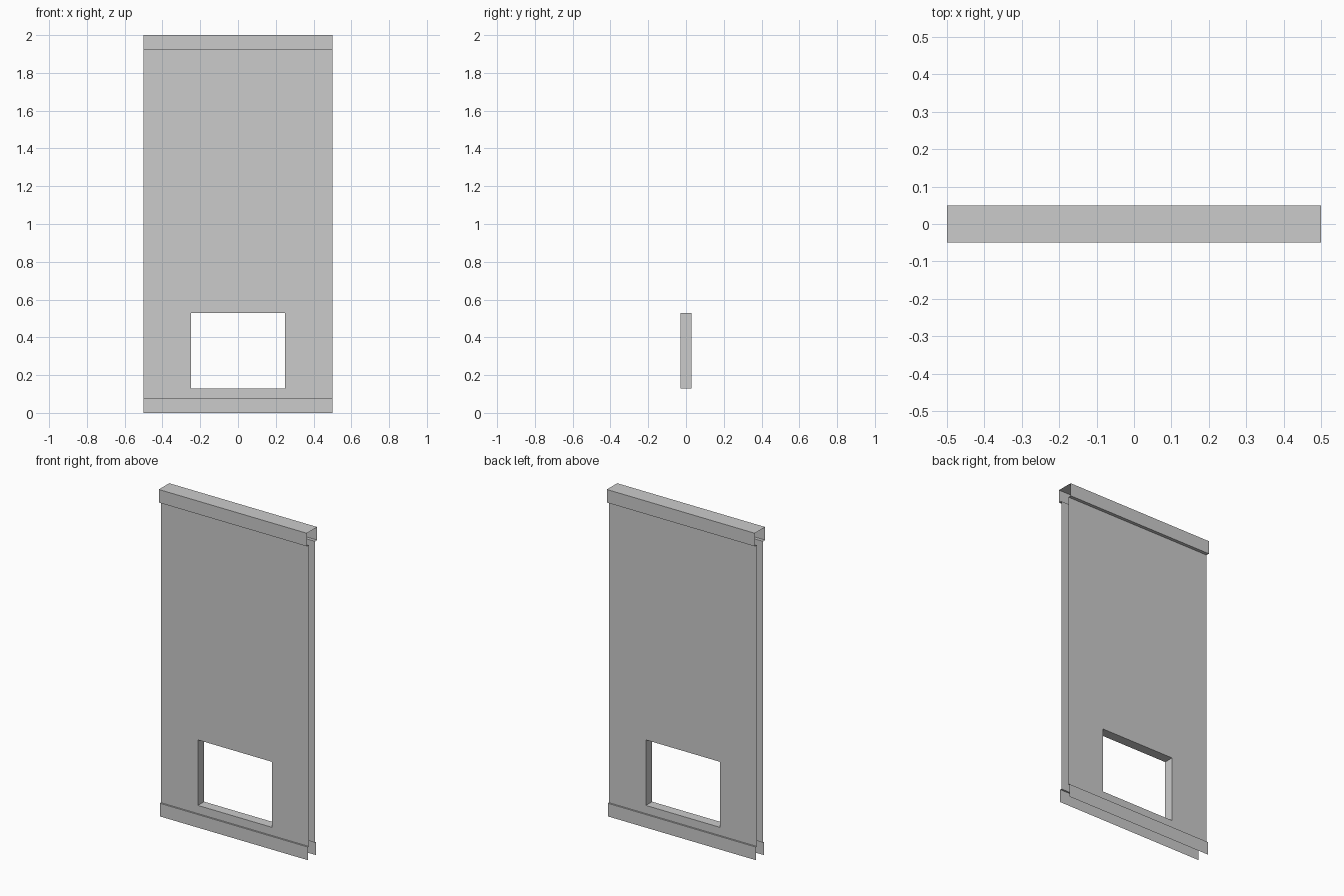
import bpy

if "Cube" in bpy.data.objects:
    bpy.data.objects.remove(bpy.data.objects["Cube"])

W = 0.5                    # half width
SHEET_Y = 0.03             # half thickness of the panel
BASE_Y, RAIL_Y = 0.04, 0.05
LOW, HIGH, TOP = 0.08, 1.92, 2.0
HOLE_X, HOLE_Z0, HOLE_Z1 = 0.25, 0.13, 0.53


def make(name, verts, faces):
    mesh = bpy.data.meshes.new(name)
    mesh.from_pydata(verts, [], faces)
    mesh.update()
    obj = bpy.data.objects.new(name, mesh)
    bpy.context.collection.objects.link(obj)
    return obj


def strip(name, profile):
    """Sweep an open (y, z) profile across the width, leaving the ends open."""
    verts = [(x, y, z) for y, z in profile for x in (-W, W)]
    faces = [(2*i, 2*i + 1, 2*i + 3, 2*i + 2) for i in range(len(profile) - 1)]
    return make(name, verts, faces)


def sheet(name, y):
    """Flat panel skin with a rectangular opening."""
    xs = (-W, -HOLE_X, HOLE_X, W)
    zs = (LOW, HOLE_Z0, HOLE_Z1, HIGH)
    verts = [(x, y, z) for z in zs for x in xs]
    faces = []
    for r in range(3):
        for c in range(3):
            if (r, c) != (1, 1):
                a = 4*r + c
                f = (a, a + 1, a + 5, a + 4)
                faces.append(f if y < 0 else f[::-1])
    return make(name, verts, faces)


# Panel skins
sheet("front_panel", -SHEET_Y)
sheet("back_panel", SHEET_Y)

# Top rail: hollow cap with lips returning to the panel
strip("top_rail", [(-SHEET_Y, HIGH), (-RAIL_Y, HIGH), (-RAIL_Y, TOP),
                   (RAIL_Y, TOP), (RAIL_Y, HIGH), (SHEET_Y, HIGH)])

# Base skirts: open underneath
strip("front_skirt", [(-BASE_Y, 0), (-BASE_Y, LOW), (-SHEET_Y, LOW)])
strip("back_skirt", [(SHEET_Y, LOW), (BASE_Y, LOW), (BASE_Y, 0)])

# Lining of the opening
corners = [(-HOLE_X, HOLE_Z0), (HOLE_X, HOLE_Z0), (HOLE_X, HOLE_Z1), (-HOLE_X, HOLE_Z1)]
make("opening_lining",
     [(x, y, z) for x, z in corners for y in (-SHEET_Y, SHEET_Y)],
     [(2*i, 2*((i + 1) % 4), 2*((i + 1) % 4) + 1, 2*i + 1) for i in range(4)])
